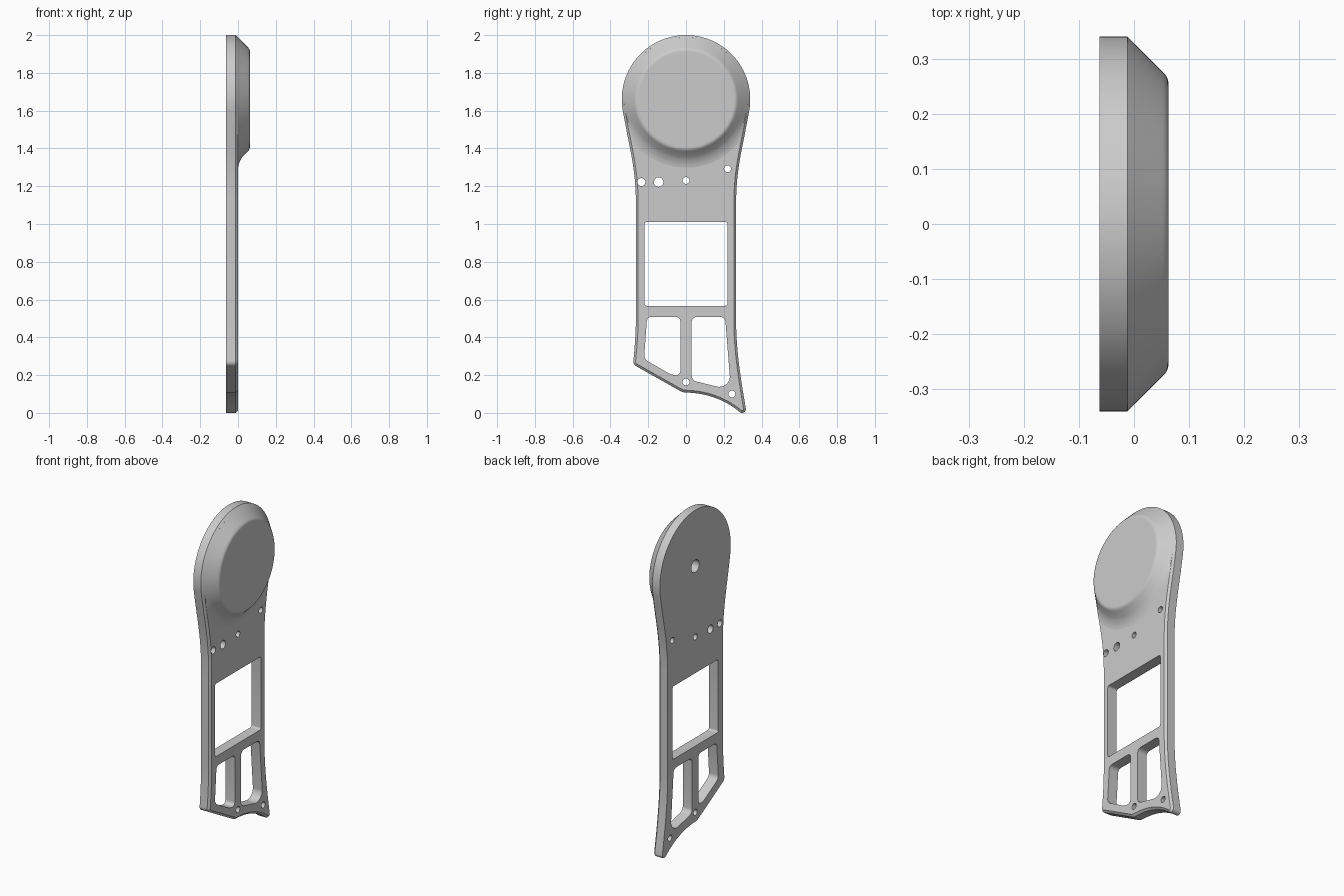
import bpy, bmesh, math
from mathutils import Vector
from mathutils.geometry import interpolate_bezier

cube = bpy.data.objects.get("Cube")
if cube:
    bpy.data.objects.remove(cube)

grey = bpy.data.materials.new("plain grey")
grey.use_nodes = True
grey.diffuse_color = (0.6, 0.6, 0.6, 1)
grey.node_tree.nodes["Principled BSDF"].inputs["Base Color"].default_value = (0.6, 0.6, 0.6, 1)

BACK, EDGE, FACE, TOP = -0.0625, -0.012, 0.0, 0.0625
CHAMFER = FACE - EDGE
CENTRE, RADIUS = 1.66, 0.34


def loft(bm, rings):
    """Join (x, [(y, z), ...]) rings with side walls and return the vertex loops."""
    loops = [[bm.verts.new((x, y, z)) for y, z in pts] for x, pts in rings]
    for a, b in zip(loops, loops[1:]):
        for i in range(len(a)):
            j = (i + 1) % len(a)
            bm.faces.new((a[i], a[j], b[j], b[i]))
    return loops


def fill(bm, loops):
    """Fill the flat area between an outer loop and the loops inside it."""
    edges = [bm.edges.get((loop[i - 1], loop[i])) for loop in loops for i in range(len(loop))]
    bmesh.ops.triangle_fill(bm, use_beauty=True, edges=edges, normal=(1, 0, 0))


def make_object(name, bm):
    """Turn the bmesh into a grey object, smooth with crisp edges."""
    bmesh.ops.recalc_face_normals(bm, faces=bm.faces[:])
    mesh = bpy.data.meshes.new(name)
    bm.to_mesh(mesh)
    bm.free()
    mesh.materials.append(grey)
    obj = bpy.data.objects.new(name, mesh)
    bpy.context.collection.objects.link(obj)
    bpy.ops.object.select_all(action="DESELECT")
    obj.select_set(True)
    bpy.context.view_layer.objects.active = obj
    bpy.ops.object.shade_smooth_by_angle(angle=math.radians(30))


def bezier(a, b, c, d, n=16):
    pts = interpolate_bezier(*[Vector((*p, 0)) for p in (a, b, c, d)], n)
    return [(p.x, p.y) for p in pts]


def arc(y, z, r, start, end, n):
    angles = [math.radians(start + (end - start) * i / n) for i in range(n + 1)]
    return [(y + r * math.cos(a), z + r * math.sin(a)) for a in angles]


def circle(y, z, r):
    return arc(y, z, r, 0, 360, 32)[:-1]


def rounded(corners, r):
    """Polygon with every corner rounded by a short curve."""
    out = []
    for i, p in enumerate(corners):
        p = Vector(p)
        a = p + (Vector(corners[i - 1]) - p).normalized() * r
        b = p + (Vector(corners[(i + 1) % len(corners)]) - p).normalized() * r
        out += bezier(a, a.lerp(p, 0.55), b.lerp(p, 0.55), b, 8)
    return out


def inset(pts, d):
    """Move a counter-clockwise outline inward by d."""
    out = []
    for i, p in enumerate(pts):
        p, q, s = Vector(p), Vector(pts[i - 1]), Vector(pts[(i + 1) % len(pts)])
        u, v = (p - q).normalized(), (s - p).normalized()
        n = Vector((-u.y - v.y, u.x + v.x)).normalized()
        out.append(tuple(p + n * d / max(0.6, n.dot(Vector((-v.y, v.x))))))
    return out


# Plate outline, counter-clockwise: head, left neck and side, foot, tip, right side and neck
head = arc(0, CENTRE, RADIUS, -10, 190, 96)
neck = bezier(head[-1], (-0.30, 1.40), (-0.265, 1.30), (-0.265, 1.10))
corner = arc(-0.253, 0.271, 0.026, 174, 240, 8)
tip = arc(0.297, 0.02, 0.02, -130, 10, 12)
outline = head + neck[1:]
outline += bezier((-0.265, 0.5), (-0.266, 0.42), (-0.272, 0.34), corner[0], 8)[:-1] + corner
outline += bezier((-0.04, 0.121), (-0.025, 0.112), (-0.015, 0.108), (0, 0.108), 6)
outline += bezier((0, 0.108), (0.1, 0.105), (0.2, 0.075), tip[0], 20)[1:-1] + tip
outline += bezier(tip[-1], (0.29, 0.18), (0.265, 0.33), (0.265, 0.5))[1:]
outline += [(-y, z) for y, z in neck[:0:-1]]

# Openings: window, two lower pockets, screw holes and the pivot hole
openings = [
    rounded([(-0.22, 0.567), (0.22, 0.567), (0.22, 1.01), (-0.22, 1.01)], 0.012),
    rounded([(-0.206, 0.508), (-0.222, 0.285), (-0.075, 0.2), (-0.03, 0.2), (-0.03, 0.508)], 0.022),
    rounded([(0.03, 0.508), (0.03, 0.172), (0.19, 0.133), (0.234, 0.168), (0.207, 0.508)], 0.026),
    circle(0, CENTRE, 0.038),
    circle(-0.236, 1.222, 0.021),
    circle(-0.145, 1.222, 0.025),
]
openings += [circle(y, z, 0.018) for y, z in [(0, 1.23), (0.22, 1.292), (0, 0.164), (0.243, 0.1)]]

# Plate with a chamfered front edge
bm = bmesh.new()
walls = [loft(bm, [(BACK, outline), (EDGE, outline), (FACE, inset(outline, CHAMFER))])]
walls += [loft(bm, [(BACK, shape), (FACE, shape)]) for shape in openings]
fill(bm, [wall[0] for wall in walls])
fill(bm, [wall[-1] for wall in walls])
make_object("plate", bm)

# Raised round cap with a soft rim, and a fillet where it meets the neck
STEPS = 128


def cap_ring(r, flare):
    pts = []
    for i in range(STEPS):
        a = math.tau * i / STEPS - math.pi
        spread = min(1, max(0, (math.radians(70) - abs(a)) / math.radians(20)))
        rr = r + flare * spread
        pts.append((rr * math.sin(a), CENTRE - rr * math.cos(a)))
    return pts


base = RADIUS - CHAMFER
profile = [(-0.003, base, 0.034), (FACE, base, 0.034), (0.0025, base - 0.0025, 0.022),
           (0.008, base - 0.008, 0.012), (0.016, base - 0.016, 0.004), (0.024, base - 0.024, 0)]
rim = bezier((0.05, base - 0.05), (0.057, base - 0.057), (TOP, base - 0.063), (TOP, base - 0.074), 7)
profile += [(x, r, 0) for x, r in rim] + [(TOP, 0.245, 0)]
bm = bmesh.new()
loops = loft(bm, [(x, cap_ring(r, flare)) for x, r, flare in profile])
bm.faces.new(loops[0])
bm.faces.new(loops[-1])
make_object("round_cap", bm)
